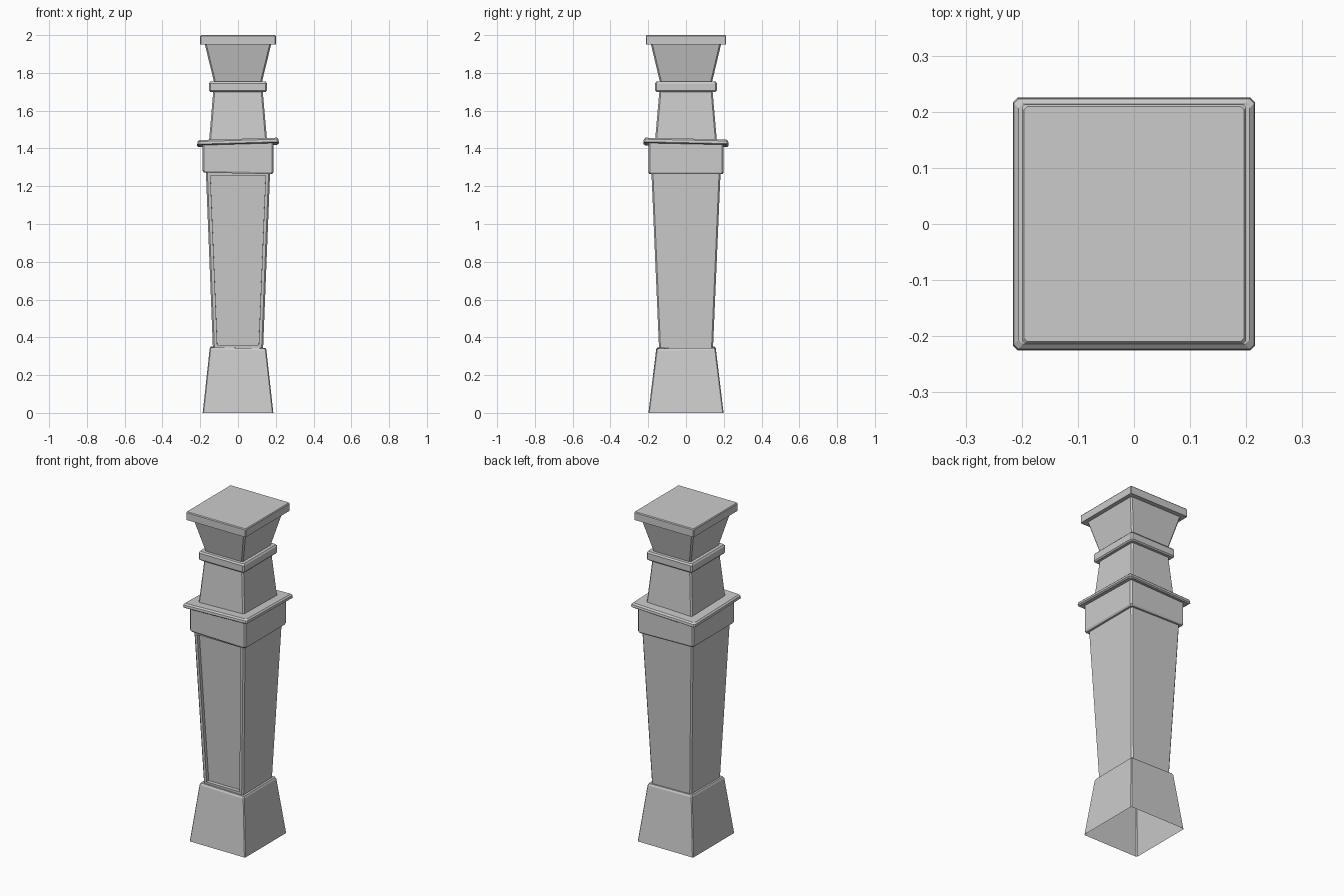
import bpy, bmesh

if "Cube" in bpy.data.objects:
    bpy.data.objects.remove(bpy.data.objects["Cube"])


def loft(name, rings, chamfer=0.008, cap_top=False, panel=False):
    """Open shell through chamfered rectangles: (half x, half y, z, tilt x, tilt y)."""
    bm = bmesh.new()
    loops = []
    for ring in rings:
        hx, hy, z, tx, ty = (tuple(ring) + (0, 0))[:5]
        c = chamfer
        pts = [(-hx + c, -hy), (hx - c, -hy), (hx, -hy + c), (hx, hy - c),
               (hx - c, hy), (-hx + c, hy), (-hx, hy - c), (-hx, -hy + c)]
        loops.append([bm.verts.new((x, y, z + tx * x + ty * y)) for x, y in pts])
    front = None
    for a, b in zip(loops, loops[1:]):
        for i in range(8):
            j = (i + 1) % 8
            f = bm.faces.new((a[i], a[j], b[j], b[i]))
            if i == 0 and (front is None or f.calc_area() > front.calc_area()):
                front = f
    if cap_top:
        bm.faces.new(loops[-1])
    bm.normal_update()
    # recessed panel on the front face
    if panel:
        bmesh.ops.inset_individual(bm, faces=[front], thickness=0.022)
        bmesh.ops.inset_individual(bm, faces=[front], thickness=0.0005, depth=-0.02)
    me = bpy.data.meshes.new(name)
    bm.to_mesh(me)
    bm.free()
    ob = bpy.data.objects.new(name, me)
    bpy.context.collection.objects.link(ob)
    return ob


# flared foot, open underneath
loft("base", [(0.187, 0.199, 0), (0.15, 0.158, 0.335, -0.02, 0.01),
              (0.145, 0.152, 0.346, -0.02, 0.01), (0.132, 0.142, 0.346, -0.02, 0.01)],
     chamfer=0.005)

# tapered shaft with a front panel
loft("shaft", [(0.133, 0.143, 0.343), (0.17, 0.183, 1.272)], panel=True)

# block collar above the shaft
T = (-0.022, 0.0)
U = (0.03, -0.022)
loft("collar", [(0.168, 0.182, 1.268, *T), (0.181, 0.194, 1.268, *T),
                (0.187, 0.199, 1.278, *T), (0.187, 0.199, 1.425, *U)])

# thin, slightly tilted ledge
loft("ledge", [(0.186, 0.198, 1.42, *U), (0.208, 0.217, 1.418, *U),
               (0.216, 0.225, 1.424, *U), (0.214, 0.223, 1.438, *U),
               (0.206, 0.214, 1.446, *U), (0.152, 0.163, 1.446, *U)])

# neck
loft("neck", [(0.153, 0.163, 1.444, *U), (0.131, 0.141, 1.703)])

# rounded ring band
loft("ring", [(0.13, 0.14, 1.70), (0.147, 0.157, 1.70), (0.153, 0.164, 1.707),
              (0.153, 0.164, 1.745), (0.147, 0.157, 1.754), (0.126, 0.138, 1.754)])

# flared capital
loft("capital", [(0.127, 0.138, 1.752), (0.176, 0.186, 1.953)])

# top slab
loft("cap", [(0.175, 0.185, 1.951), (0.2, 0.213, 1.951),
             (0.2, 0.213, 1.995), (0.196, 0.209, 2.0)], chamfer=0.005, cap_top=True)
